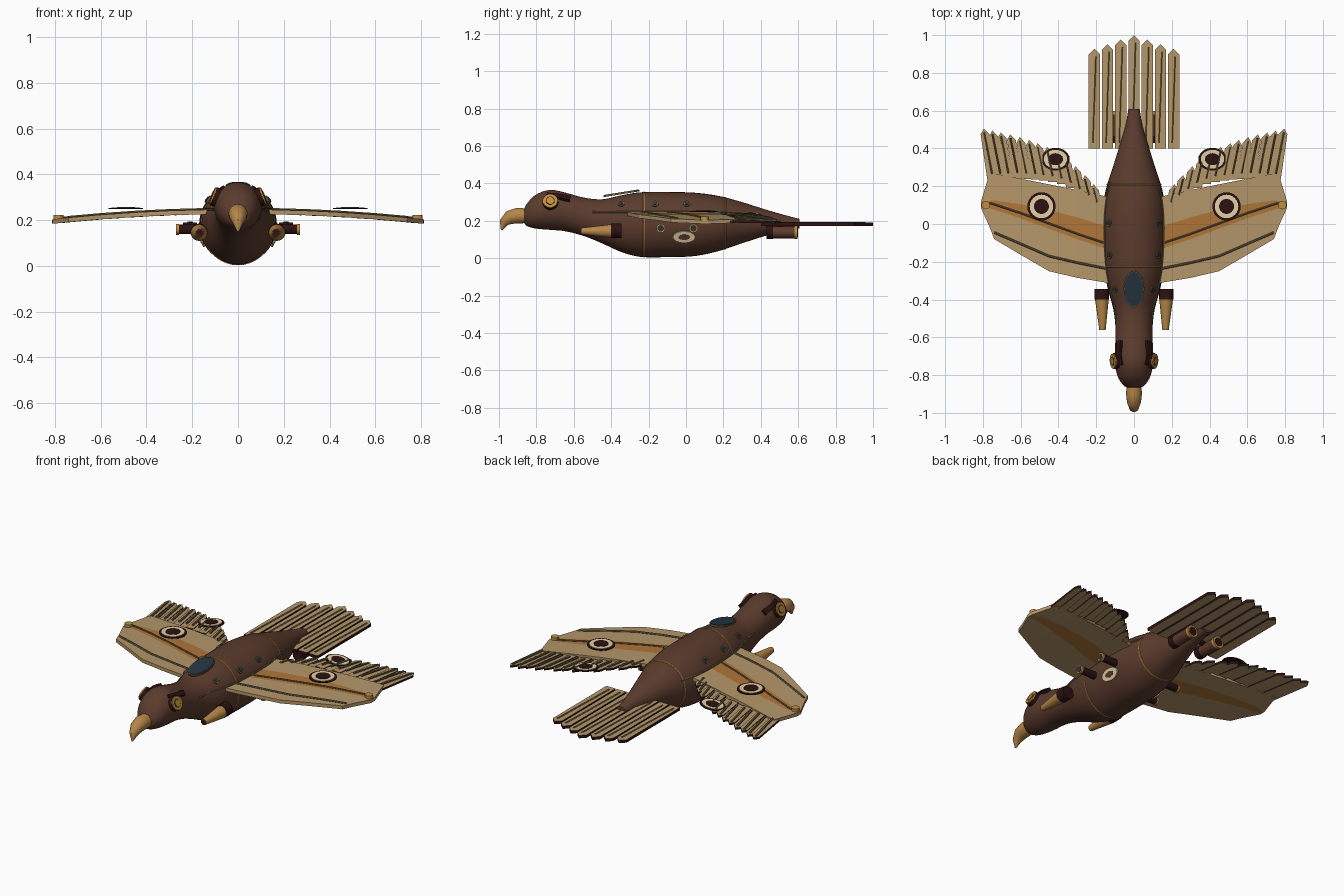
import bpy, bmesh, math
from mathutils import Vector, Matrix

if "Cube" in bpy.data.objects:
    bpy.data.objects.remove(bpy.data.objects["Cube"])


def material(name, r, g, b):
    m = bpy.data.materials.new(name)
    lin = [((c / 255 + 0.055) / 1.055) ** 2.4 for c in (r, g, b)]
    m.diffuse_color = (*lin, 1)
    m.use_nodes = True
    m.node_tree.nodes["Principled BSDF"].inputs["Base Color"].default_value = m.diffuse_color
    return m


BROWN = material("leather brown", 91, 59, 45)
TAN = material("feather tan", 181, 151, 106)
STRIPE = material("copper stripe", 176, 118, 56)
GOLD = material("brass", 192, 142, 66)
BEAK = material("horn", 182, 134, 72)
DARK = material("dark maroon", 44, 18, 17)
CREAM = material("cream", 228, 210, 168)
GLASS = material("blue glass", 38, 52, 64)
OLIVE = material("olive rod", 108, 96, 68)


# ---------- helpers ----------
def finish(name, bm, mats, smooth=True):
    bmesh.ops.recalc_face_normals(bm, faces=bm.faces)
    me = bpy.data.meshes.new(name)
    bm.to_mesh(me)
    bm.free()
    for m in mats:
        me.materials.append(m)
    ob = bpy.data.objects.new(name, me)
    bpy.context.collection.objects.link(ob)
    if smooth:
        bpy.context.view_layer.objects.active = ob
        ob.select_set(True)
        bpy.ops.object.shade_smooth_by_angle(angle=math.radians(40))
        ob.select_set(False)
    return ob


def loft(name, rings, mat):
    bm = bmesh.new()
    vs = [[bm.verts.new(p) for p in r] for r in rings]
    n = len(vs[0])
    for a, b in zip(vs, vs[1:]):
        for i in range(n):
            bm.faces.new((a[i], a[(i + 1) % n], b[(i + 1) % n], b[i]))
    bm.faces.new(vs[0])
    bm.faces.new(vs[-1])
    return finish(name, bm, [mat])


def tube(name, pts, radii, mat, sides=6):
    pts = [Vector(p) for p in pts]
    if not isinstance(radii, (list, tuple)):
        radii = [radii] * len(pts)
    rings = []
    for i, p in enumerate(pts):
        t = pts[min(i + 1, len(pts) - 1)] - pts[max(i - 1, 0)]
        ref = Vector((1, 0, 0)) if abs(t.normalized().x) < 0.7 else Vector((0, 0, 1))
        u = t.cross(ref).normalized()
        v = t.cross(u).normalized()
        rings.append([p + radii[i] * (u * math.cos(a) + v * math.sin(a))
                      for a in (2 * math.pi * k / sides for k in range(sides))])
    return loft(name, rings, mat)


def disc(name, pos, normal, rx, ry, depth, mat):
    """Elliptical plate centred at pos, facing along normal."""
    bm = bmesh.new()
    rot = Vector(normal).to_track_quat('Z', 'Y').to_matrix().to_4x4()
    m = Matrix.Translation(pos) @ rot @ Matrix.Diagonal((rx, ry, 1, 1))
    bmesh.ops.create_cone(bm, cap_ends=True, segments=24, radius1=1, radius2=1, depth=depth, matrix=m)
    return finish(name, bm, [mat])


def feather(name, outline, zf, thick):
    """Pointed plate with tan faces and a dark rim."""
    bm = bmesh.new()
    lo = [bm.verts.new((x, y, zf(x) - thick)) for x, y in outline]
    hi = [bm.verts.new((x, y, zf(x))) for x, y in outline]
    n = len(lo)
    for i in range(n):
        bm.faces.new((lo[i], lo[(i + 1) % n], hi[(i + 1) % n], hi[i])).material_index = 1
    bm.faces.new(lo)
    bm.faces.new(hi)
    return finish(name, bm, [TAN, DARK], False)


def roundel(name, pos, normal, rx, ry):
    n = Vector(normal).normalized()
    for k, (f, m) in enumerate(((1, DARK), (0.83, CREAM), (0.53, DARK))):
        disc(f"{name}_{k}", Vector(pos) + n * 0.0025 * k, n, rx * f, ry * f, 0.005, m)


# ---------- body: stations of y, bottom z, top z, half width ----------
ST = [(-.872, .2, .25, .025), (-.855, .175, .285, .055), (-.81, .16, .335, .085),
      (-.73, .152, .365, .103), (-.65, .145, .352, .1), (-.55, .12, .325, .098),
      (-.45, .08, .315, .11), (-.35, .035, .335, .137), (-.25, .008, .352, .157),
      (-.1, .006, .354, .168), (.05, .012, .35, .168), (.18, .04, .332, .15),
      (.3, .08, .3, .112), (.42, .118, .262, .075), (.52, .143, .233, .045), (.608, .16, .21, .03)]


def section(y):
    i = max(k for k in range(len(ST) - 1) if ST[k][0] <= y or k == 0)
    a, b = ST[i], ST[i + 1]
    p, q = ST[max(i - 1, 0)], ST[min(i + 2, len(ST) - 1)]
    h = b[0] - a[0]
    t = (y - a[0]) / h
    out = []
    for c in (1, 2, 3):
        ma = (b[c] - p[c]) / (b[0] - p[0]) * h
        mb = (q[c] - a[c]) / (q[0] - a[0]) * h
        out.append((2*t**3 - 3*t*t + 1) * a[c] + (t**3 - 2*t*t + t) * ma
                   + (3*t*t - 2*t**3) * b[c] + (t**3 - t*t) * mb)
    return out


def surf(y, a, grow=0.0):
    lo, hi, w = section(y)
    return Vector(((w + grow) * math.cos(a), y, (lo + hi) / 2 + ((hi - lo) / 2 + grow) * math.sin(a)))


def on_body(y, z, s):
    """Point and outward normal on side s (+1 or -1) of the body at height z."""
    lo, hi, w = section(y)
    a = math.asin((z - (lo + hi) / 2) / ((hi - lo) / 2))
    n = (surf(y, a + .01) - surf(y, a - .01)).cross(surf(y - .01, a) - surf(y + .01, a)).normalized()
    p = surf(y, a)
    if n.x < 0:
        n = -n
    return Vector((p.x * s, p.y, p.z)), Vector((n.x * s, n.y, n.z))


def ring(y, grow=0.0, n=40):
    return [surf(y, 2 * math.pi * k / n, grow) for k in range(n)]


ys = [a[0] + (b[0] - a[0]) * k / 4 for a, b in zip(ST, ST[1:]) for k in range(4)] + [ST[-1][0]]
loft("body", [ring(y) for y in ys], BROWN)
for y in (-.225, .21):
    loft("body_band", [ring(y - .004, 0), ring(y - .002, .003), ring(y + .002, .003), ring(y + .004, 0)], GOLD)

# hooked beak
tube("beak", [(0, -.84, .226), (0, -.9, .228), (0, -.945, .217), (0, -.975, .19), (0, -.986, .15)],
     [.038, .042, .037, .024, .004], BEAK, 20)

# cockpit glass on top of the back
tilt = Vector((0, -.16, 1))
disc("cockpit_rim", (0, -.345, .346), tilt, .055, .098, .008, OLIVE)
disc("cockpit_glass", (0, -.345, .349), tilt, .051, .093, .008, GLASS)


# ---------- wings ----------
def wz(x):
    return .247 - .042 * (abs(x) / .8) ** 2


# x, leading edge, stripe start, stripe end, trailing edge
WING = [(.12, -.315, -.14, -.02, .14), (.3, -.285, -.08, .035, .18), (.45, -.25, -.025, .075, .21),
        (.6, -.163, .03, .105, .24), (.74, -.08, .076, .125, .268), (.765, -.015, .083, .122, .267),
        (.81, .085, .092, .112, .12)]
TIPS = [(.795, .505), (.75, .495), (.705, .485), (.655, .475), (.605, .46), (.555, .445), (.51, .428),
        (.46, .408), (.41, .383), (.36, .35), (.31, .305), (.26, .258), (.215, .21)]

for s, side in ((1, "left"), (-1, "right")):
    bm = bmesh.new()
    g = [[bm.verts.new((s * r[0], y, wz(r[0]))) for y in r[1:]] for r in WING]
    low = [[bm.verts.new(v.co - Vector((0, 0, .02))) for v in row] for row in g]
    for a, b, la, lb in zip(g, g[1:], low, low[1:]):
        for j in range(3):
            for p, q in ((a, b), (la, lb)):
                bm.faces.new((p[j], p[j + 1], q[j + 1], q[j])).material_index = int(j == 1)
        for j in (0, 3):
            bm.faces.new((a[j], b[j], lb[j], la[j]))
    for e in (0, -1):
        for j in range(3):
            bm.faces.new((g[e][j], g[e][j + 1], low[e][j + 1], low[e][j]))
    finish(side + "_wing", bm, [TAN, STRIPE], False)

    # trailing feathers with quills
    for k, (x, y) in enumerate(TIPS):
        ln = .12 + .15 * (x - .2) / .6
        bx, w = x - .16 * ln, .025
        z = lambda v, k=k: wz(v) - .005 - .004 * (k % 2)
        feather(side + "_wing_feather", [(s * u, v) for u, v in (
            (bx - w, y - ln), (bx + w, y - ln), (x + w - .008, y - .03), (x, y), (x - w - .004, y - .03))],
            z, .012)
        tube(side + "_quill", [(s * bx, y - ln + .03, wz(bx) + .001), (s * x, y - .02, wz(x) - .003)],
             .006, OLIVE)

    # wing spars
    tube(side + "_front_spar", [(s * x, y, wz(x) + .002) for x, y in
                                ((.15, -.235), (.3, -.205), (.45, -.17), (.6, -.105), (.74, -.045))], .006, OLIVE)
    tube(side + "_main_spar", [(s * r[0], r[2] + .028, wz(r[0]) + .002) for r in WING[:6]], .005, OLIVE)

    # wing markings and tip lamp
    roundel(side + "_wing_roundel", (s * .49, .093, .25), (0, 0, 1), .075, .075)
    roundel(side + "_feather_roundel", (s * .415, .343, wz(.415) - .004), (s * .11, 0, 1), .06, .075)
    disc(side + "_tip_lamp", (s * .785, .1, .208), (0, 0, 1), .022, .022, .03, GOLD)

    # wing root rail along the body
    pts = [on_body(-.5 + .06 * k, .247, s) for k in range(13)]
    tube(side + "_root_rail", [p + n * .002 for p, n in pts], .005, OLIVE)

    # goggles: dark barrel, brass eyepiece, dark brow strap
    p, n = on_body(-.725, .3, s)
    disc(side + "_goggle_barrel", p, n, .042, .042, .026, DARK)
    disc(side + "_goggle_face", p + n * .015, n, .039, .039, .01, GOLD)
    disc(side + "_goggle_groove", p + n * .019, n, .024, .024, .004, DARK)
    disc(side + "_goggle_lens", p + n * .02, n, .02, .02, .006, GOLD)
    pts = [on_body(y, z, s) for y, z in ((-.745, .34), (-.69, .328), (-.655, .32), (-.62, .312))]
    tube(side + "_goggle_strap", [p for p, n in pts], [.012, .018, .022, .022], DARK, 4)

    # portholes and body marking
    for y in (-.345, -.165, .005):
        p, n = on_body(y, .29, s)
        disc(side + "_porthole_rim", p, n, .018, .018, .012, OLIVE)
        disc(side + "_porthole", p + n * .003, n, .011, .011, .012, GLASS)
    p, n = on_body(-.01, .115, s)
    disc(side + "_body_mark", p + n * .003, n, .06, .033, .008, CREAM)
    disc(side + "_body_mark_centre", p + n * .006, n, .031, .015, .007, BROWN)

    # forward guns
    tube(side + "_gun_cone", [(s * .167, -.56, .145), (s * .17, -.4, .145)], [.017, .036], BEAK, 20)
    disc(side + "_gun_bore", (s * .167, -.56, .145), (0, -1, 0), .015, .015, .004, DARK)
    tube(side + "_gun_breech", [(s * .17, -.4, .147), (s * .17, -.345, .147)], .038, DARK, 20)

    # side exhaust stubs
    for y in (-.135, .04):
        tube(side + "_stub", [(s * .12, y, .16), (s * .26, y, .16)], .021, DARK, 16)
        tube(side + "_stub_rim", [(s * .258, y, .16), (s * .27, y, .16)], .024, GOLD, 16)
        disc(side + "_stub_hole", (s * .27, y, .16), (s, 0, 0), .017, .017, .003, GLASS)

    # rear thrusters under the tail
    tube(side + "_thruster_mount", [(s * .09, .43, .138), (s * .09, .465, .138)], .034, DARK, 20)
    tube(side + "_thruster", [(s * .09, .46, .138), (s * .09, .585, .138)], .032, BROWN, 20)
    tube(side + "_thruster_rim", [(s * .09, .58, .138), (s * .09, .597, .138)], .035, GOLD, 20)
    disc(side + "_thruster_hole", (s * .09, .597, .138), (0, 1, 0), .025, .025, .004, DARK)
    tube(side + "_thruster_strut", [(s * .03, .5, .17), (s * .09, .5, .15)], .015, DARK, 8)

# ---------- tail fan ----------
for k in range(-3, 4):
    x, tip = k * .07, 1 - .024 * abs(k)
    feather("tail_feather", [(x - .03, .4), (x + .03, .4), (x + .03, tip - .03), (x, tip), (x - .03, tip - .03)],
            lambda v: .19, .017)
    tube("tail_quill", [(x - .008, .43, .189), (x + .008, tip - .04, .189)], .006, OLIVE)
